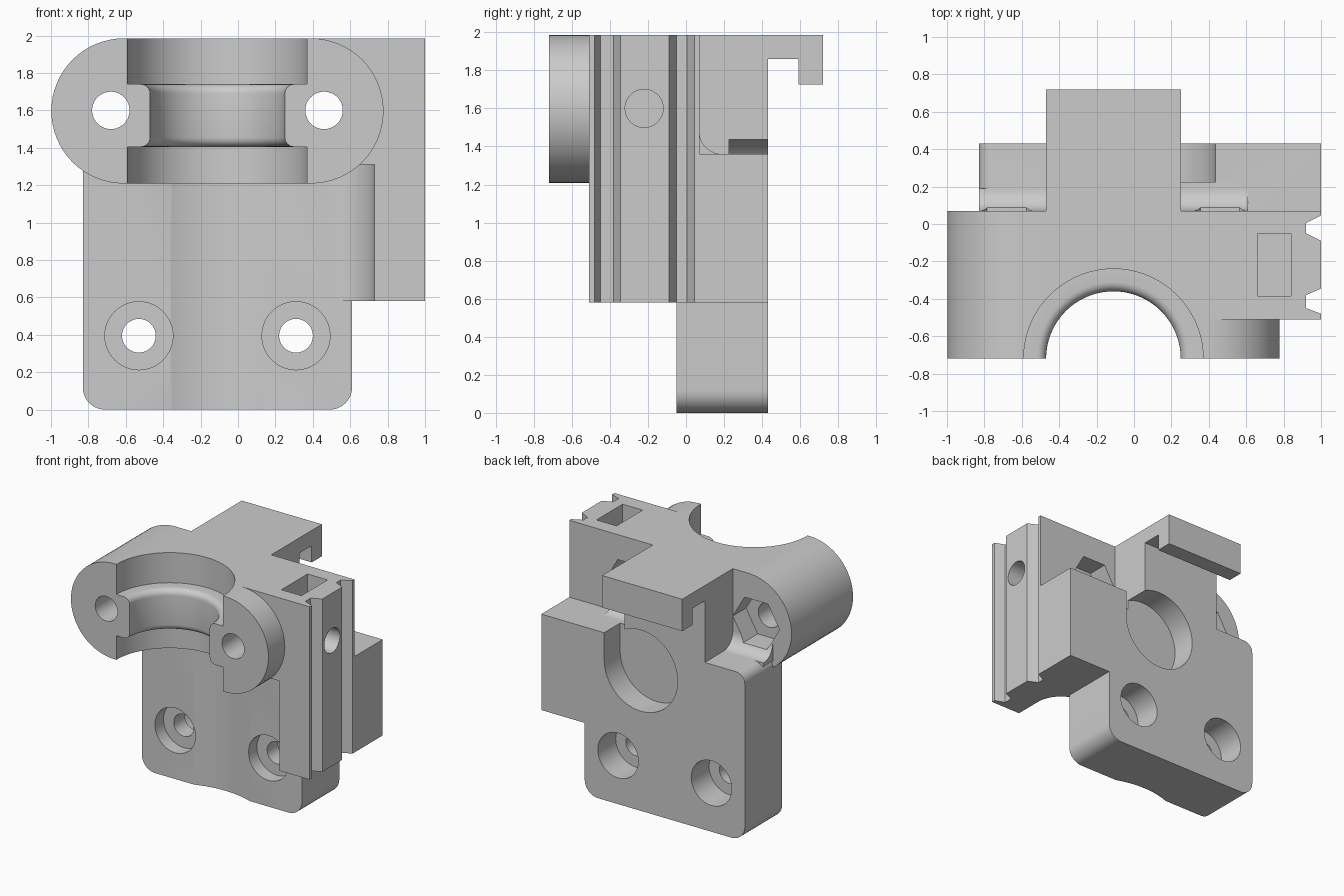
import bpy
import bmesh
from math import cos, sin, pi, radians

cube = bpy.data.objects.get("Cube")
if cube:
    bpy.data.objects.remove(cube, do_unlink=True)

TOP = 1.985
BORE = (-0.11, -0.72)

grey = bpy.data.materials.new("plain grey")
grey.use_nodes = True
grey.diffuse_color = (0.6, 0.6, 0.6, 1)
grey.node_tree.nodes["Principled BSDF"].inputs["Base Color"].default_value = (0.6, 0.6, 0.6, 1)


def arc(cx, cy, r, start, end, n=12):
    steps = [radians(start + (end - start) * i / n) for i in range(n + 1)]
    return [(cx + r * cos(a), cy + r * sin(a)) for a in steps]


def circle(cx, cy, r, n=64):
    return arc(cx, cy, r, 0, 360, n)[:-1]


def rect(u0, u1, v0, v1):
    return [(u0, v0), (u1, v0), (u1, v1), (u0, v1)]


def prism(name, outline, axis, lo, hi):
    """Extrude a 2D outline along an axis."""
    place = {"x": lambda u, v, w: (w, u, v),
             "y": lambda u, v, w: (u, w, v),
             "z": lambda u, v, w: (u, v, w)}[axis]
    bm = bmesh.new()
    ends = [[bm.verts.new(place(u, v, w)) for u, v in outline] for w in (lo, hi)]
    for ring in ends:
        bm.faces.new(ring)
    n = len(outline)
    for i in range(n):
        j = (i + 1) % n
        bm.faces.new((ends[0][i], ends[0][j], ends[1][j], ends[1][i]))
    return finish(name, bm)


def lathe(name, profile, cx, cy, n=72):
    """Spin a radius/height profile round a vertical axis."""
    bm = bmesh.new()
    rings = [[bm.verts.new((cx + r * cos(2 * pi * k / n), cy + r * sin(2 * pi * k / n), z))
              for k in range(n)] for r, z in profile]
    for a, b in zip(rings, rings[1:]):
        for k in range(n):
            m = (k + 1) % n
            bm.faces.new((a[k], a[m], b[m], b[k]))
    bm.faces.new(rings[0])
    bm.faces.new(rings[-1])
    return finish(name, bm)


def finish(name, bm):
    bmesh.ops.recalc_face_normals(bm, faces=bm.faces[:])
    mesh = bpy.data.meshes.new(name)
    bm.to_mesh(mesh)
    bm.free()
    mesh.materials.append(grey)
    obj = bpy.data.objects.new(name, mesh)
    bpy.context.collection.objects.link(obj)
    return obj


def combine(target, tool, operation):
    mod = target.modifiers.new(operation.lower(), "BOOLEAN")
    mod.operation = operation
    mod.solver = "EXACT"
    mod.object = tool
    bpy.context.view_layer.objects.active = target
    bpy.ops.object.modifier_apply(modifier=mod.name)
    bpy.data.objects.remove(tool, do_unlink=True)


# Mounting plate with rounded corners and a shallow shaft channel
plate_outline = (arc(-0.71, 0.12, 0.12, 180, 270) + arc(0.49, 0.12, 0.12, 270, 360)
                 + [(0.61, 1.36)] + arc(-0.75, 1.28, 0.08, 90, 180))
body = prism("bracket_body", plate_outline, "y", -0.05, 0.43)
combine(body, prism("shaft_channel", circle(*BORE, 0.715, 128), "z", -0.1, 1.3), "DIFFERENCE")

# Clamp half, a stadium outline
clamp_outline = arc(-0.61, 1.597, 0.388, 90, 270, 32) + arc(0.39, 1.597, 0.388, -90, 90, 32)
combine(body, prism("clamp", clamp_outline, "y", -0.72, 0.07), "UNION")

# Grooved rail block, with a concave blend into the plate below the clamp
rail_side = [(1, -0.51), (1, -0.48), (0.92, -0.45), (0.92, -0.38), (1, -0.345),
             (1, -0.09), (0.92, -0.05), (0.92, 0.005), (1, 0.045), (1, 0.07)]
lower_rail = arc(0.5, -0.28, 0.23, 90, 0) + [(0.73, -0.51)] + rail_side + [(0.5, 0.07)]
upper_rail = [(0.39, -0.51)] + rail_side + [(0.2, 0.07), (0.2, -0.1), (0.39, -0.1)]
rail = prism("rail_block", lower_rail, "z", 0.58, 1.31)
combine(rail, prism("upper_rail", upper_rail, "z", 1.31, TOP), "UNION")
combine(body, rail, "UNION")

# Side block behind the rail
combine(body, prism("side_block", rect(0.4, 1, 0.58, 1.36), "y", 0.07, 0.43), "UNION")

# Central block with the hooked tab
tab = [(-0.1, 1.3), (0.43, 1.3), (0.43, 1.86), (0.59, 1.86), (0.59, 1.725),
       (0.72, 1.725), (0.72, TOP), (-0.1, TOP)]
combine(body, prism("hooked_tab", tab, "x", -0.47, 0.25), "UNION")

# Fillet between the clamp back and the plate shelf
fillet = arc(0.19, 1.48, 0.12, 180, 270) + [(0.19, 1.33), (0.04, 1.33), (0.04, 1.48)]
combine(body, prism("shelf_fillet", fillet, "x", -0.83, 0.61), "UNION")

# Bore with a rounded inner ridge
ridge = arc(0.41, 1.455, 0.05, 270, 180, 6) + arc(0.41, 1.69, 0.05, 180, 90, 6)
bore = [(0.48, 1.1), (0.48, 1.405)] + ridge + [(0.48, 1.74), (0.48, 2.1)]
combine(body, lathe("bore", bore, *BORE), "DIFFERENCE")

# Clamp bolt holes with hexagonal nut pockets at the back
for x in (-0.68, 0.46):
    combine(body, prism("clamp_hole", circle(x, 1.6, 0.1), "y", -0.9, 0.5), "DIFFERENCE")
    combine(body, prism("nut_pocket", circle(x, 1.6, 0.21, 6), "y", -0.1, 0.4), "DIFFERENCE")

# Plate bolt holes, recessed on both faces
for x in (-0.53, 0.31):
    for r, lo, hi in ((0.09, -0.3, 0.6), (0.182, -0.3, 0.06), (0.182, 0.2, 0.6)):
        combine(body, prism("plate_hole", circle(x, 0.395, r), "y", lo, hi), "DIFFERENCE")

# Round pocket at the back, open to the shelf on one side
combine(body, prism("round_pocket", circle(0.105, 1.14, 0.33), "y", 0.225, 0.6), "DIFFERENCE")
combine(body, prism("pocket_slot", rect(0.25, 0.435, 1.14, 1.5), "y", 0.225, 0.6), "DIFFERENCE")

# Rail side hole and its nut slot from the top
combine(body, prism("side_hole", circle(-0.22, 1.6, 0.1), "x", 0.6, 1.2), "DIFFERENCE")
combine(body, prism("nut_slot", rect(0.66, 0.84, -0.385, -0.05), "z", 1.42, 2.2), "DIFFERENCE")

for other in bpy.context.selected_objects:
    other.select_set(False)
body.select_set(True)
bpy.context.view_layer.objects.active = body
bpy.ops.object.shade_smooth_by_angle(angle=radians(30))
